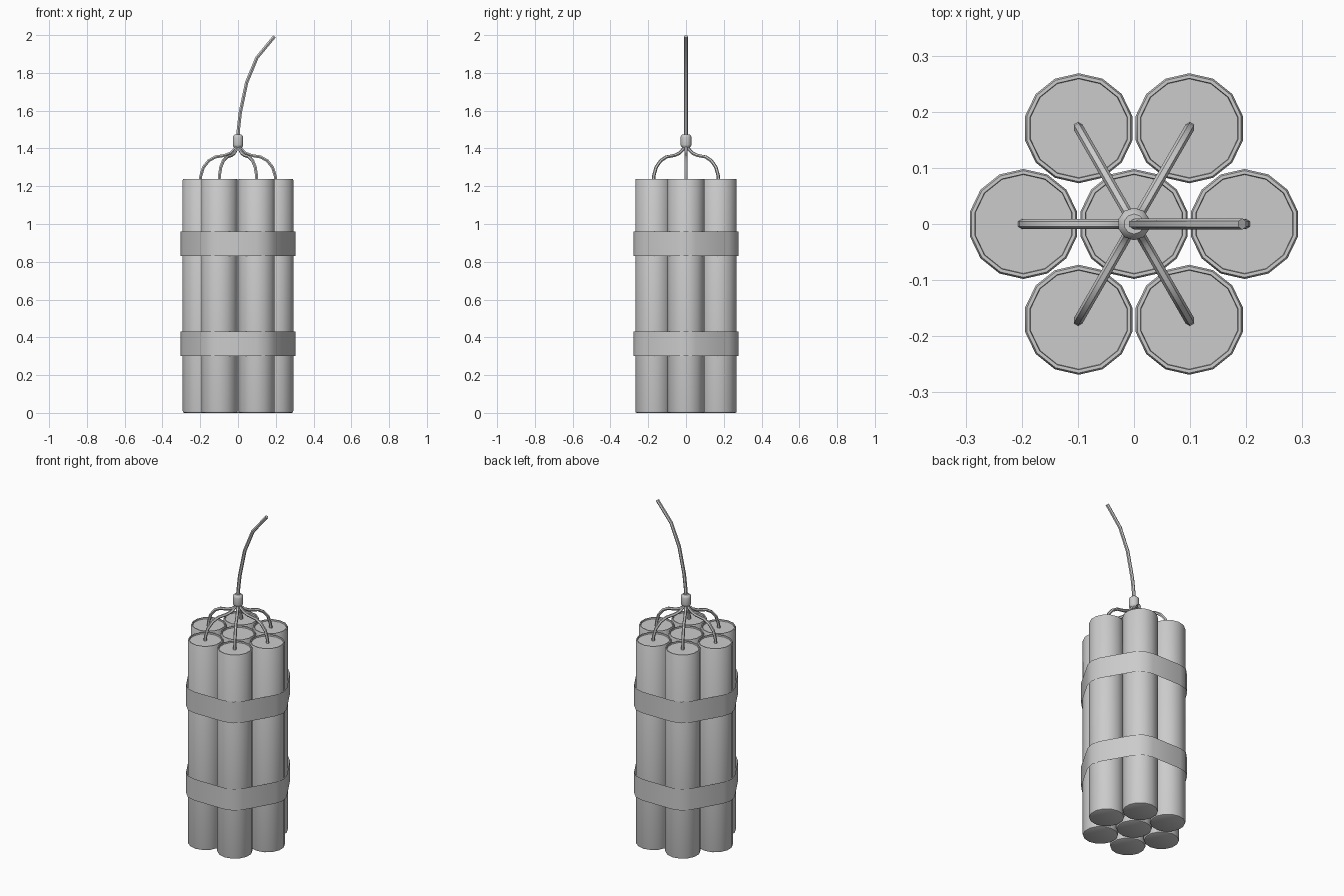
import bpy, bmesh
from math import sin, cos, pi, radians

if "Cube" in bpy.data.objects:
    bpy.data.objects.remove(bpy.data.objects["Cube"])

R = 0.098            # stick radius
RING = 0.197         # distance from the middle stick to the outer ones


def finish(ob, angle=40):
    bpy.ops.object.select_all(action='DESELECT')
    bpy.context.view_layer.objects.active = ob
    ob.select_set(True)
    bpy.ops.object.shade_smooth_by_angle(angle=radians(angle))


def mesh_object(name, bm, angle=40):
    me = bpy.data.meshes.new(name)
    bm.to_mesh(me)
    bm.free()
    ob = bpy.data.objects.new(name, me)
    bpy.context.collection.objects.link(ob)
    finish(ob, angle)
    return ob


def lathe(name, profile, sides, loc=(0, 0), angle=40):
    """Closed turned solid from (radius, z) pairs listed bottom to top."""
    bm = bmesh.new()
    rings = []
    for r, z in profile:
        rings.append([bm.verts.new((loc[0] + r * sin(2 * pi * i / sides),
                                    loc[1] + r * cos(2 * pi * i / sides), z))
                      for i in range(sides)])
    for a, b in zip(rings, rings[1:]):
        for i in range(sides):
            j = (i + 1) % sides
            bm.faces.new((a[i], a[j], b[j], b[i]))
    bm.faces.new(rings[0])
    bm.faces.new(rings[-1])
    bmesh.ops.recalc_face_normals(bm, faces=bm.faces)
    return mesh_object(name, bm, angle)


def tube(name, points, radius):
    """Six-sided wire along a path."""
    cu = bpy.data.curves.new(name, 'CURVE')
    cu.dimensions = '3D'
    cu.bevel_depth = radius
    cu.bevel_resolution = 1
    cu.use_fill_caps = True
    sp = cu.splines.new('POLY')
    sp.points.add(len(points) - 1)
    for p, co in zip(sp.points, points):
        p.co = (*co, 1)
    ob = bpy.data.objects.new(name, cu)
    bpy.context.collection.objects.link(ob)
    bpy.ops.object.select_all(action='DESELECT')
    bpy.context.view_layer.objects.active = ob
    ob.select_set(True)
    bpy.ops.object.convert(target='MESH')
    finish(bpy.context.object, 50)


def band(name, z0, z1):
    """Thin strap wrapped around the six outer sticks."""
    bm = bmesh.new()
    outline = []
    for k in range(6):
        for step in (-30, 0, 30):
            a, t = radians(60 * k), radians(60 * k + step)
            outline.append((RING * cos(a) + 0.107 * cos(t),
                            RING * sin(a) + 0.107 * sin(t)))
    low = [bm.verts.new((x, y, z0)) for x, y in outline]
    top = [bm.verts.new((x, y, z1)) for x, y in outline]
    for i in range(len(outline)):
        j = (i + 1) % len(outline)
        bm.faces.new((low[i], low[j], top[j], top[i]))
    mesh_object(name, bm)


# Sticks: rounded foot, thin rim and slightly sunken top
stick = [(R - 0.008, 0), (R - 0.002, 0.003), (R, 0.010), (R, 1.232),
         (R - 0.003, 1.238), (R - 0.009, 1.238), (R - 0.010, 1.230)]
lathe("stick_middle", stick, 14)
for k in range(6):
    a = radians(60 * k)
    lathe(f"stick_{k + 1}", stick, 14, (RING * cos(a), RING * sin(a)))

# Straps
band("lower_strap", 0.30, 0.43)
band("upper_strap", 0.83, 0.96)

# Short wires from each outer stick to the clip
wire = [(0.200, 1.22), (0.197, 1.255), (0.183, 1.30), (0.155, 1.335), (0.12, 1.355),
        (0.07, 1.363), (0.04, 1.375), (0.018, 1.395), (0.010, 1.42)]
for k in range(6):
    a = radians(60 * k)
    tube(f"wire_{k + 1}", [(r * cos(a), r * sin(a), z) for r, z in wire], 0.009)

# Clip that gathers the wires
lathe("clip", [(0.018, 1.402), (0.027, 1.412), (0.029, 1.42), (0.029, 1.458),
               (0.027, 1.466), (0.018, 1.475)], 10)

# Long bent fuse
tube("main_fuse", [(0, 0, 1.45), (0.002, 0, 1.50), (0.012, 0, 1.59), (0.046, 0, 1.75),
                   (0.10, 0, 1.88), (0.193, 0, 1.993)], 0.010)
